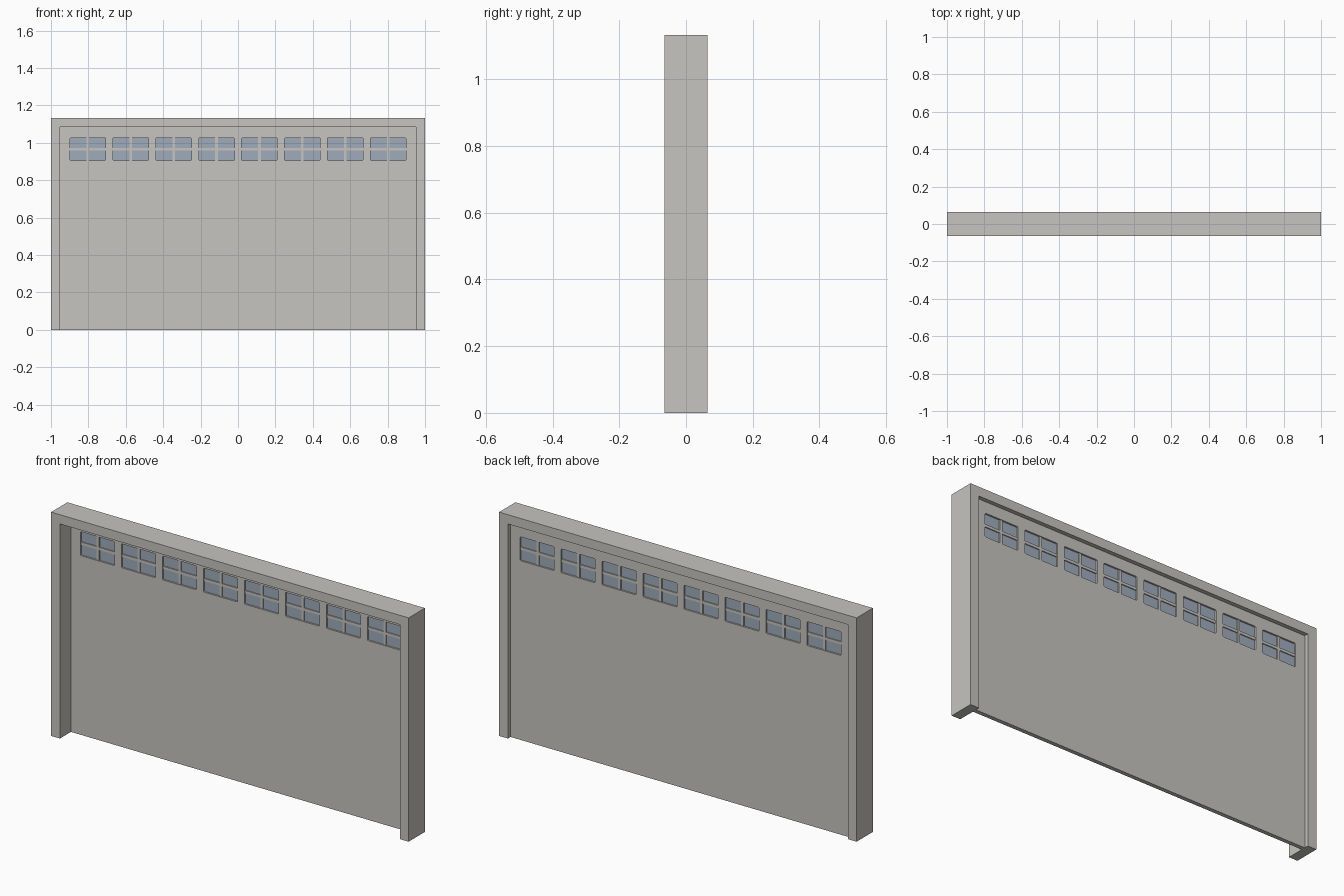
import bpy, bmesh
from mathutils import Vector

if "Cube" in bpy.data.objects:
    bpy.data.objects.remove(bpy.data.objects["Cube"])


def material(name, rgb):
    m = bpy.data.materials.new(name)
    m.diffuse_color = (*rgb, 1)
    m.use_nodes = True
    m.node_tree.nodes["Principled BSDF"].inputs["Base Color"].default_value = m.diffuse_color
    return m


GREY = material("warm grey paint", (0.57, 0.555, 0.523))
GLASS = material("blue grey glass", (0.35, 0.41, 0.50))


def make(name, bm, mat):
    bmesh.ops.recalc_face_normals(bm, faces=bm.faces)
    me = bpy.data.meshes.new(name)
    bm.to_mesh(me)
    bm.free()
    me.materials.append(mat)
    ob = bpy.data.objects.new(name, me)
    bpy.context.collection.objects.link(ob)
    return ob


def add_box(bm, x0, x1, y0, y1, z0, z1):
    vs = bmesh.ops.create_cube(bm, size=1)["verts"]
    for v in vs:
        v.co = Vector(((x0 + x1) / 2 + v.co.x * (x1 - x0),
                       (y0 + y1) / 2 + v.co.y * (y1 - y0),
                       (z0 + z1) / 2 + v.co.z * (z1 - z0)))
    return vs


# Surround: one U-shaped profile extruded through its depth
H, IN_X, IN_Z, D = 1.132, 0.951, 1.085, 0.065
profile = [(-1, 0), (-1, H), (1, H), (1, 0), (IN_X, 0), (IN_X, IN_Z), (-IN_X, IN_Z), (-IN_X, 0)]
bm = bmesh.new()
face = bm.faces.new([bm.verts.new((x, -D, z)) for x, z in profile])
ext = bmesh.ops.extrude_face_region(bm, geom=[face])["geom"]
bmesh.ops.translate(bm, vec=(0, 2 * D, 0), verts=[g for g in ext if isinstance(g, bmesh.types.BMVert)])
make("door_surround", bm, GREY)

# Door leaf
Y0, Y1 = 0.023, 0.044
YM = (Y0 + Y1) / 2
bm = bmesh.new()
add_box(bm, -IN_X, IN_X, Y0, Y1, 0, IN_Z)
door = make("door_panel", bm, GREY)

# Window layout
W, Z0, Z1, PITCH = 0.19, 0.906, 1.027, 0.2293
ZM = (Z0 + Z1) / 2
centres = [(i - 3.5) * PITCH for i in range(8)]

# Window openings with slightly rounded corners
bm = bmesh.new()
for cx in centres:
    add_box(bm, cx - W / 2, cx + W / 2, Y0 - 0.05, Y1 + 0.05, Z0, Z1)
corner = [e for e in bm.edges if abs(e.verts[0].co.y - e.verts[1].co.y) > 0.05]
bmesh.ops.bevel(bm, geom=corner, offset=0.005, segments=2, profile=0.5, affect='EDGES')
cutter = make("window_cutter", bm, GREY)
cutter.hide_render = True
mod = door.modifiers.new("openings", 'BOOLEAN')
mod.operation = 'DIFFERENCE'
mod.solver = 'EXACT'
mod.object = cutter
bpy.context.view_layer.objects.active = door
bpy.ops.object.modifier_apply(modifier=mod.name)
bpy.data.objects.remove(cutter)

# Glass panes and crossed glazing bars
glass, bars = bmesh.new(), bmesh.new()
for cx in centres:
    add_box(glass, cx - W / 2, cx + W / 2, YM - 0.002, YM + 0.002, Z0, Z1)
    add_box(bars, cx - 0.007, cx + 0.007, YM - 0.007, YM + 0.007, Z0, Z1)
    add_box(bars, cx - W / 2, cx + W / 2, YM - 0.0068, YM + 0.0068, ZM - 0.007, ZM + 0.007)
make("window_glass", glass, GLASS)
make("glazing_bars", bars, GREY)
